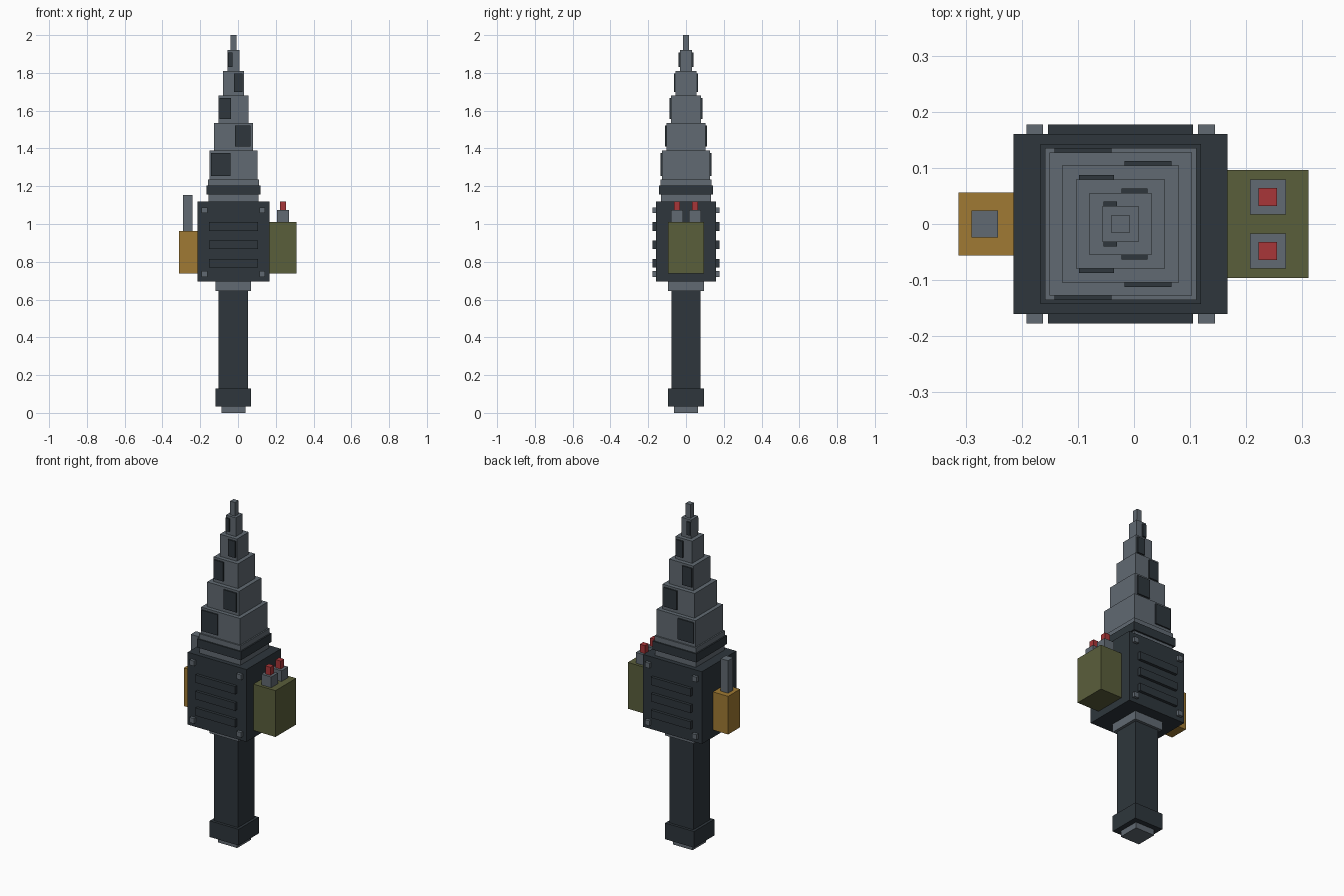
import bpy

if "Cube" in bpy.data.objects:
    bpy.data.objects.remove(bpy.data.objects["Cube"], do_unlink=True)


def material(name, hex_code):
    def linear(c):
        return c / 12.92 if c <= 0.04045 else ((c + 0.055) / 1.055) ** 2.4
    rgb = [linear(b / 255) for b in bytes.fromhex(hex_code)]
    mat = bpy.data.materials.new(name)
    mat.use_nodes = True
    mat.diffuse_color = (*rgb, 1)
    mat.node_tree.nodes["Principled BSDF"].inputs["Base Color"].default_value = (*rgb, 1)
    return mat


steel = material("steel grey", "616a72")
dark = material("dark slate", "2e363c")
olive = material("olive", "5a5e3b")
gold = material("ochre", "a07a33")
red = material("red", "a93638")

AXIS = -0.024   # x of the tool's own long axis


def box(name, mat, x, y, z):
    """Axis-aligned box from (low, high) ranges."""
    mid = [(a + b) / 2 for a, b in (x, y, z)]
    size = [b - a for a, b in (x, y, z)]
    bpy.ops.mesh.primitive_cube_add(size=1, location=mid)
    obj = bpy.context.object
    obj.name = name
    for v in obj.data.vertices:
        v.co = [c * s for c, s in zip(v.co, size)]
    obj.data.materials.append(mat)
    return obj


def block(name, mat, half, z0, z1, half_y=None):
    """Box centred on the long axis."""
    hy = half_y or half
    return box(name, mat, (AXIS - half, AXIS + half), (-hy, hy), (z0, z1))


# Handle, motor body and collars, from the bottom up
block("end_cap", steel, 0.063, 0, 0.035)
block("pommel", dark, 0.094, 0.035, 0.13)
block("handle", dark, 0.078, 0.13, 0.645)
block("lower_collar", steel, 0.094, 0.645, 0.695)
block("motor_body", dark, 0.191, 0.695, 1.12, 0.16)
block("neck", steel, 0.133, 1.12, 1.155)
block("dark_collar", dark, 0.143, 1.155, 1.205)
block("upper_collar", steel, 0.135, 1.205, 1.235)

# Stepped drill bit: half width, bottom, top, panel x range
tiers = [
    (0.127, 1.235, 1.39, (-0.142, -0.04)),
    (0.104, 1.39, 1.535, (-0.017, 0.067)),
    (0.079, 1.535, 1.68, (-0.098, -0.036)),
    (0.055, 1.68, 1.81, (-0.022, 0.024)),
    (0.032, 1.81, 1.92, (-0.054, -0.03)),
]
for i, (half, z0, z1, px) in enumerate(tiers, 1):
    block(f"drill_tier_{i}", steel, half, z0, z1)
    for side, s in (("front", -1), ("back", 1)):
        y = sorted((s * (half - 0.01), s * (half + 0.008)))
        box(f"drill_panel_{i}_{side}", dark, px, y, (z0 + 0.02, z1 - 0.013))
block("drill_tip", steel, 0.016, 1.92, 2.0)

# Vent slats and corner bolts on the front and back of the body
for side, s in (("front", -1), ("back", 1)):
    y = sorted((s * 0.15, s * 0.177))
    for i in range(3):
        z = 0.793 + i * 0.097
        box(f"vent_slat_{i + 1}_{side}", dark, (AXIS - 0.129, AXIS + 0.129),
            y, (z - 0.023, z + 0.023))
    for x in (AXIS - 0.153, AXIS + 0.153):
        for z in (0.735, 1.073):
            box(f"bolt_{side}", steel, (x - 0.015, x + 0.015), y,
                (z - 0.015, z + 0.015))

# Left tank with two red-tipped valves
box("left_tank", olive, (0.16, 0.311), (-0.096, 0.096), (0.738, 1.01))
for side, y in (("front", -0.048), ("back", 0.048)):
    box(f"valve_base_{side}", steel, (0.207, 0.271), (y - 0.031, y + 0.031), (1.0, 1.073))
    box(f"valve_tip_{side}", red, (0.222, 0.255), (y - 0.016, y + 0.016), (1.06, 1.12))

# Right battery box with a post
box("right_box", gold, (-0.313, -0.21), (-0.056, 0.056), (0.738, 0.962))
box("right_post", steel, (-0.29, -0.242), (-0.024, 0.024), (0.95, 1.153))
